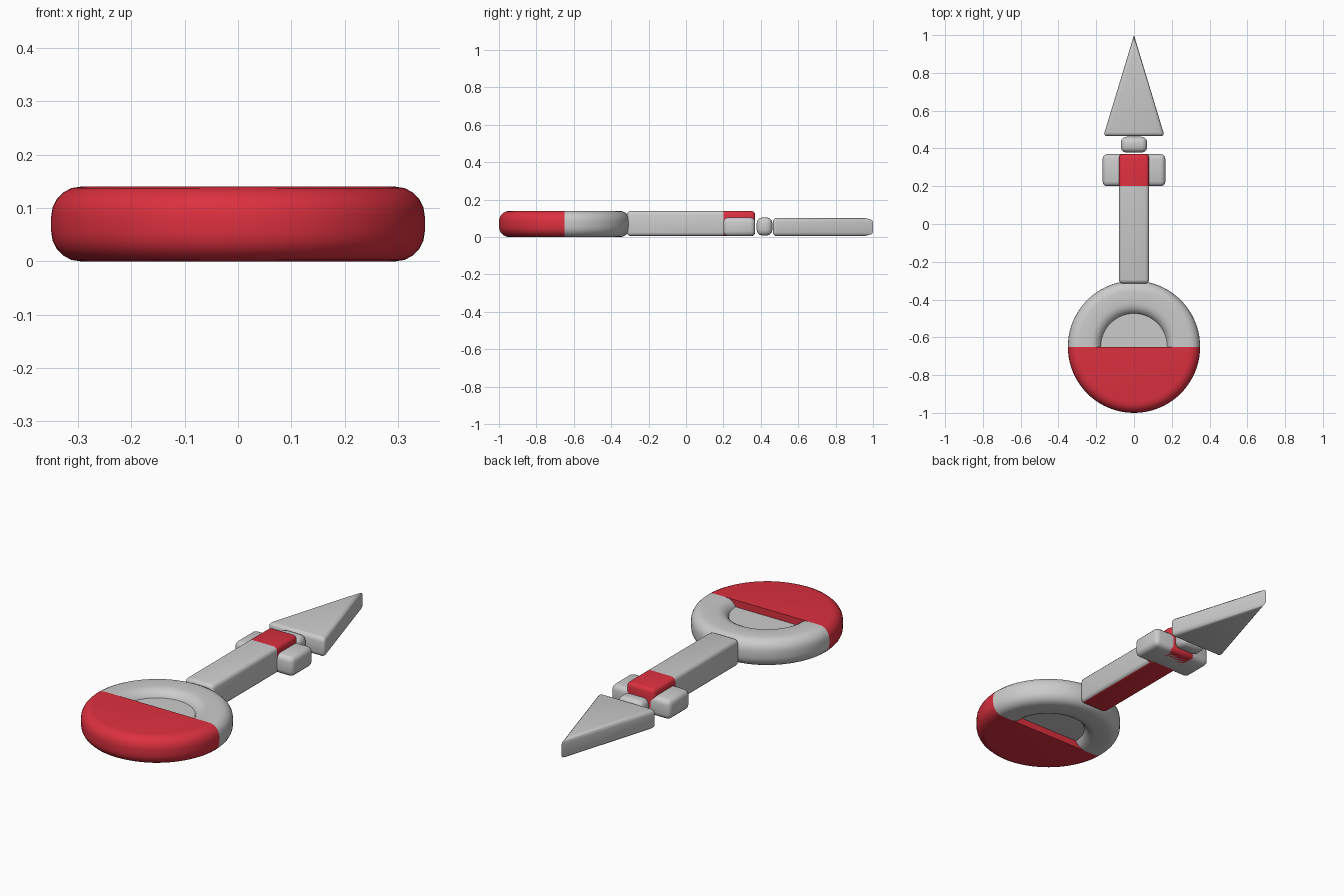
import bpy, bmesh
from math import pi, cos, sin, radians
from mathutils import Vector, Matrix

if "Cube" in bpy.data.objects:
    bpy.data.objects.remove(bpy.data.objects["Cube"])

red = bpy.data.materials.new("red")
red.diffuse_color = (0.72, 0.03, 0.05, 1)
red.use_nodes = True
red.node_tree.nodes["Principled BSDF"].inputs["Base Color"].default_value = red.diffuse_color
grey = bpy.data.materials.new("grey")
grey.diffuse_color = (0.8, 0.8, 0.8, 1)
grey.use_nodes = True
grey.node_tree.nodes["Principled BSDF"].inputs["Base Color"].default_value = grey.diffuse_color
RING_Y = -0.65


def finish(name, bm, mats=(), angle=40):
    bmesh.ops.recalc_face_normals(bm, faces=bm.faces)
    for f in bm.faces:
        f.smooth = True
    me = bpy.data.meshes.new(name)
    bm.to_mesh(me)
    bm.free()
    me.set_sharp_from_angle(angle=radians(angle))
    for m in mats:
        me.materials.append(m)
    ob = bpy.data.objects.new(name, me)
    bpy.context.collection.objects.link(ob)
    return ob


def prism(points, z0, z1, radius, keep_sharp=None):
    """Extruded outline with rounded edges; keep_sharp filters edges out of the bevel."""
    bm = bmesh.new()
    face = bm.faces.new([bm.verts.new((x, y, z0)) for x, y in points])
    ext = bmesh.ops.extrude_face_region(bm, geom=[face])["geom"]
    bmesh.ops.translate(bm, vec=(0, 0, z1 - z0),
                        verts=[v for v in ext if isinstance(v, bmesh.types.BMVert)])
    bmesh.ops.recalc_face_normals(bm, faces=bm.faces)
    edges = [e for e in bm.edges if not (keep_sharp and keep_sharp(e))]
    bmesh.ops.bevel(bm, geom=edges, offset=radius, segments=3, profile=0.5,
                    affect='EDGES', clamp_overlap=True)
    return bm


def rect(half_x, y0, y1):
    return [(-half_x, y0), (half_x, y0), (half_x, y1), (-half_x, y1)]


def arc(cx, cz, r, a0, a1, n=5):
    return [(cx + r * cos(radians(a0 + (a1 - a0) * i / n)),
             cz + r * sin(radians(a0 + (a1 - a0) * i / n))) for i in range(n + 1)]


def half_lathe(profile, start):
    """Closed (radius, z) profile swept half a turn about the ring centre, ends capped."""
    bm = bmesh.new()
    verts = [bm.verts.new((r, 0, z)) for r, z in profile]
    face = bm.faces.new(verts)
    bmesh.ops.spin(bm, geom=[face] + bm.edges[:] + bm.verts[:], cent=(0, 0, 0),
                   axis=(0, 0, 1), angle=pi, steps=40)
    if not any(abs(f.normal.y) > 0.99 and all(v.co.y < 1e-5 for v in f.verts)
               and f.calc_center_median().x > 0 for f in bm.faces):
        edges = [e for e in bm.edges if e.is_boundary]
        bmesh.ops.holes_fill(bm, edges=edges)
    bmesh.ops.remove_doubles(bm, verts=bm.verts, dist=1e-5)
    bmesh.ops.transform(bm, verts=bm.verts, space=Matrix(),
                        matrix=Matrix.Translation((0, RING_Y, 0)) @ Matrix.Rotation(start, 4, 'Z'))
    return bm


# Handle ring: grey open half, red filled half, thin inner plate
outer = arc(0.295, 0.055, 0.055, -90, 0) + arc(0.295, 0.085, 0.055, 0, 90)
inner = arc(0.23, 0.08, 0.06, 90, 180) + arc(0.23, 0.06, 0.06, 180, 270)
finish("ring_half", half_lathe(outer + inner, 0))
finish("filled_half", half_lathe([(0, 0)] + outer + [(0, 0.14)], pi), [red])
plate = [(0, 0.035), (0.185, 0.035), (0.185, 0.105), (0, 0.105)]
finish("inner_plate", half_lathe(plate, 0))

# Shaft: red collar end and red underside
bm = prism(rect(0.08, -0.315, 0.37), 0.005, 0.14, 0.02)
bmesh.ops.bisect_plane(bm, geom=bm.verts[:] + bm.edges[:] + bm.faces[:],
                       plane_co=(0, 0.2, 0), plane_no=(0, 1, 0))
bm.normal_update()
for f in bm.faces:
    f.material_index = int(f.calc_center_median().y > 0.2 or f.normal.z < -0.9)
finish("shaft", bm, [grey, red])

# Crossbar and neck
finish("crossbar", prism(rect(0.166, 0.2, 0.37), 0.005, 0.105, 0.025))
finish("neck", prism(rect(0.07, 0.378, 0.462), 0.008, 0.105, 0.03))

# Arrowhead, its vertical tip edge left sharp
finish("arrowhead", prism([(-0.162, 0.465), (0.162, 0.465), (0, 1.0)], 0.005, 0.103, 0.02,
                          lambda e: all(v.co.y > 0.99 for v in e.verts)))
